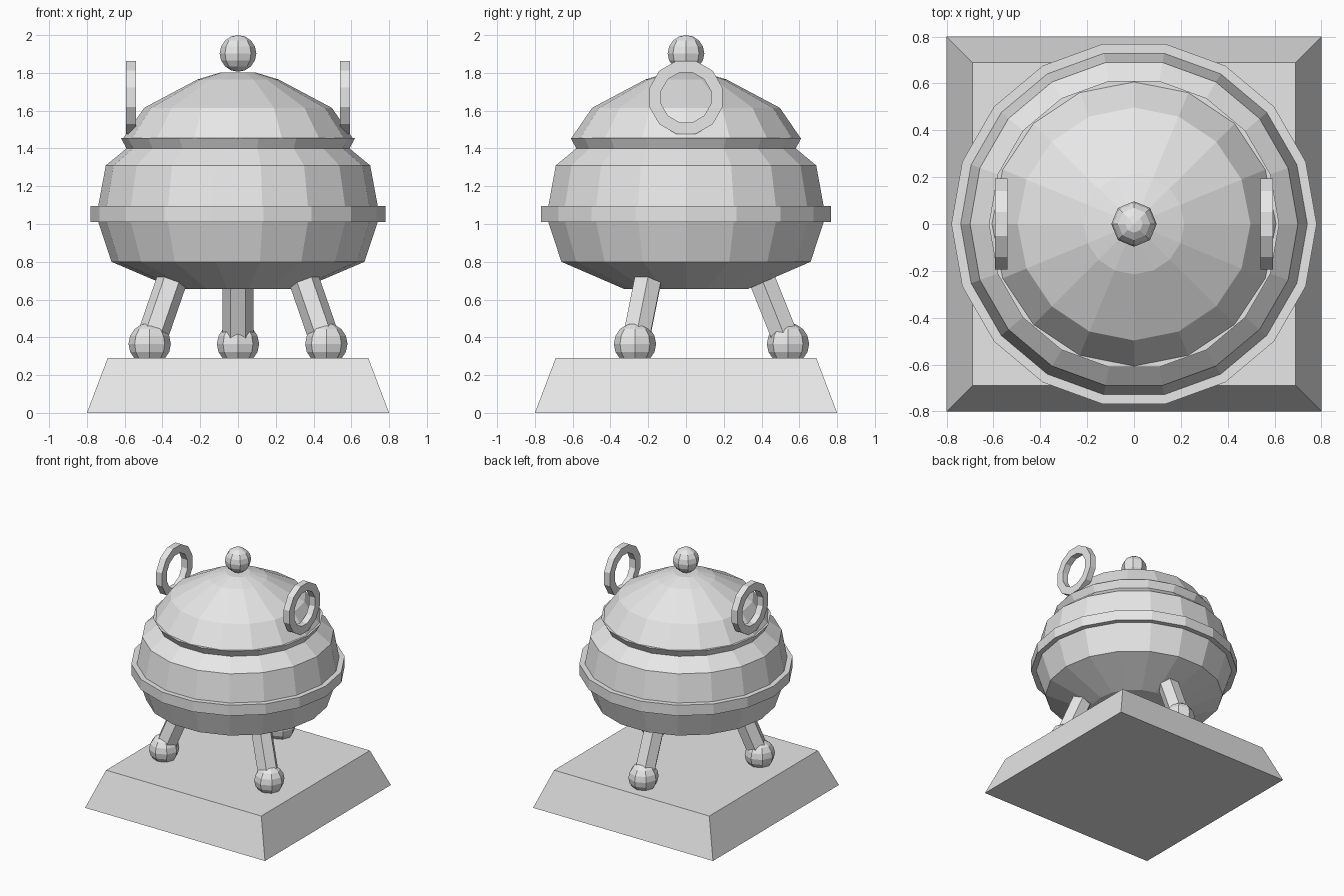
import bpy
import bmesh
from math import pi, cos, sin, radians
from mathutils import Vector, Matrix

cube = bpy.data.objects.get("Cube")
if cube:
    bpy.data.objects.remove(cube, do_unlink=True)

grey = bpy.data.materials.new("light grey")
grey.use_nodes = True
grey.diffuse_color = (0.8, 0.8, 0.8, 1)
grey.node_tree.nodes["Principled BSDF"].inputs["Base Color"].default_value = (0.8, 0.8, 0.8, 1)


def finish(name, bm):
    bmesh.ops.recalc_face_normals(bm, faces=bm.faces)
    mesh = bpy.data.meshes.new(name)
    bm.to_mesh(mesh)
    bm.free()
    mesh.materials.append(grey)
    obj = bpy.data.objects.new(name, mesh)
    bpy.context.collection.objects.link(obj)
    return obj


def lathe(name, profile, sides, phase=0, matrix=Matrix(), closed=False):
    """Turn (radius, height) points about z; cap the ends, or join them if closed."""
    bm = bmesh.new()
    angles = [phase + 2 * pi * i / sides for i in range(sides)]
    rings = [[bm.verts.new((r * cos(a), r * sin(a), z)) for a in angles]
             for r, z in profile]
    pairs = list(zip(rings, rings[1:]))
    if closed:
        pairs.append((rings[-1], rings[0]))
    else:
        bm.faces.new(rings[0])
        bm.faces.new(rings[-1])
    for low, high in pairs:
        for i in range(sides):
            j = (i + 1) % sides
            bm.faces.new((low[i], low[j], high[j], high[i]))
    bm.transform(matrix)
    return finish(name, bm)


def ball(name, centre, radius):
    bm = bmesh.new()
    bmesh.ops.create_uvsphere(bm, u_segments=8, v_segments=8, radius=radius,
                              matrix=Matrix.Translation(centre))
    return finish(name, bm)


# Square tapered plinth
lathe("plinth", [(0.8 * 2 ** 0.5, 0), (0.69 * 2 ** 0.5, 0.29)], 4, pi / 4)

# Round vessel with waist band and flared rim
lathe("vessel", [(0.33, 0.655), (0.67, 0.8), (0.74, 1.01), (0.78, 1.01),
                 (0.78, 1.095), (0.74, 1.095), (0.7, 1.31), (0.59, 1.4),
                 (0.62, 1.455)], 18)

# Domed lid and its knob
lathe("lid", [(0.61, 1.45), (0.497, 1.615), (0.215, 1.765), (0.09, 1.803)], 16)
ball("lid_knob", (0, 0, 1.903), 0.097)

# Upright ring handles on both sides
ring = [(0.2, -0.026), (0.2, 0.026), (0.136, 0.026), (0.136, -0.026)]
for side, x in (("left", 0.567), ("right", -0.567)):
    place = Matrix.Translation((x, 0, 1.67)) @ Matrix.Rotation(pi / 2, 4, 'Y')
    lathe(side + "_handle", ring, 12, pi / 12, place, closed=True)

# Three splayed hexagonal legs with ball feet
for name, degrees in (("back", 90), ("right", 210), ("left", 330)):
    turn = Matrix.Rotation(radians(degrees), 4, 'Z')
    foot, top = Vector((0.525, 0, 0.4)), Vector((0.345, 0, 0.85))
    axis = top - foot
    lean = Vector((0, 0, 1)).rotation_difference(axis).to_matrix().to_4x4()
    lathe(name + "_leg", [(0.081, 0), (0.081, axis.length)], 6, pi / 2,
          turn @ Matrix.Translation(foot) @ lean)
    ball(name + "_foot", turn @ Vector((0.54, 0, 0.365)), 0.112)
